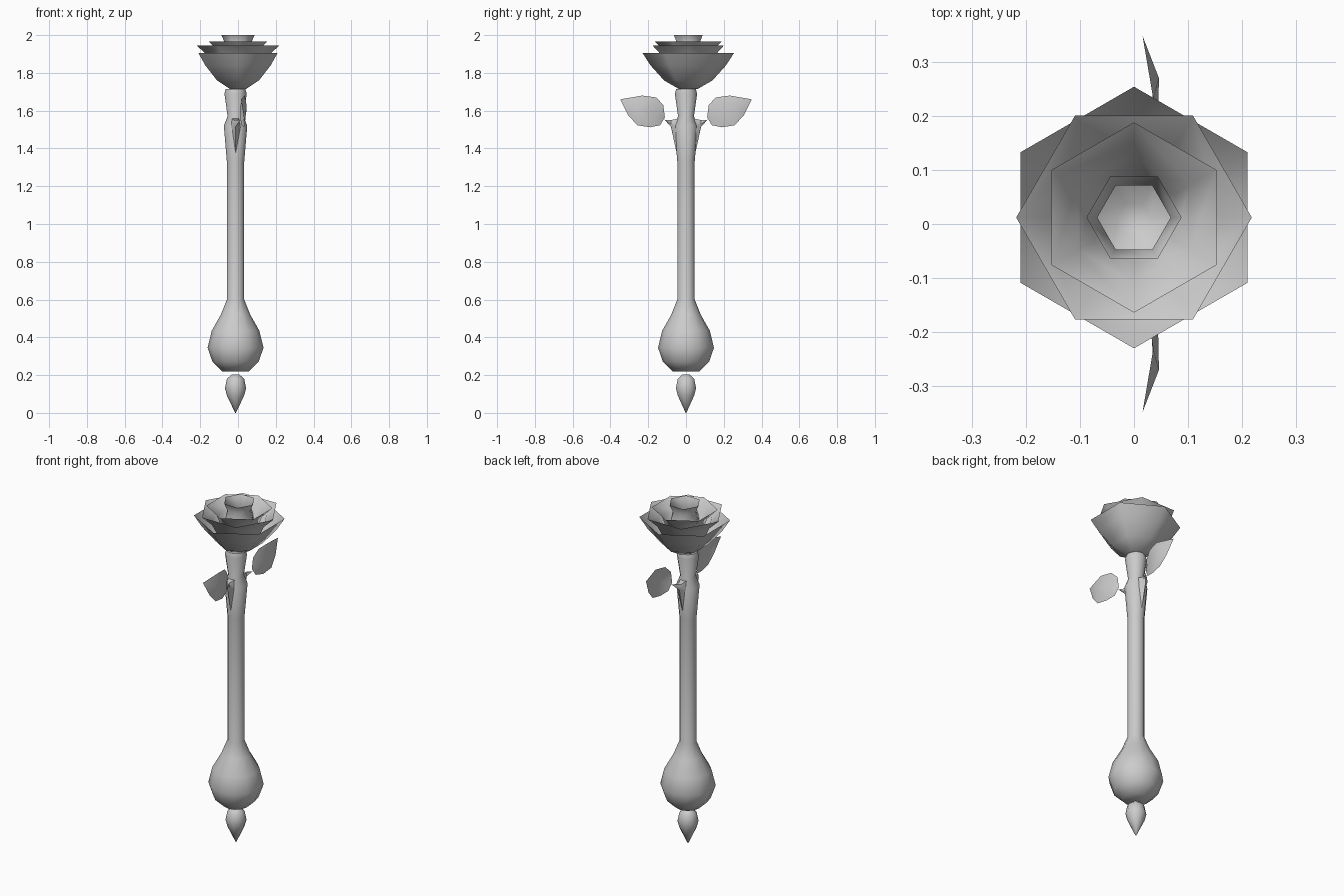
import bpy, bmesh, math

cube = bpy.data.objects.get("Cube")
if cube:
    bpy.data.objects.remove(cube)

gray = bpy.data.materials.new("plain_gray")
gray.use_nodes = True
gray.diffuse_color = (0.6, 0.6, 0.6, 1)
gray.node_tree.nodes["Principled BSDF"].inputs["Base Color"].default_value = gray.diffuse_color


def finish(name, bm, angle=60):
    bmesh.ops.recalc_face_normals(bm, faces=bm.faces)
    mesh = bpy.data.meshes.new(name)
    bm.to_mesh(mesh)
    bm.free()
    mesh.materials.append(gray)
    obj = bpy.data.objects.new(name, mesh)
    bpy.context.collection.objects.link(obj)
    bpy.ops.object.select_all(action='DESELECT')
    obj.select_set(True)
    bpy.context.view_layer.objects.active = obj
    bpy.ops.object.shade_smooth_by_angle(angle=math.radians(angle))


def lathe(name, profile, sides, centre=(0, 0), turn=0.0, start=False, end=False, angle=60):
    """Revolve (radius, height) pairs; start and end close the two openings."""
    bm = bmesh.new()
    rings = []
    for r, z in profile:
        ring = []
        for i in range(sides):
            a = turn + math.tau * i / sides
            ring.append(bm.verts.new((centre[0] + r * math.cos(a),
                                      centre[1] + r * math.sin(a), z)))
        rings.append(ring)
    for low, high in zip(rings, rings[1:]):
        for i in range(sides):
            j = (i + 1) % sides
            bm.faces.new((low[i], low[j], high[j], high[i]))
    if start:
        bm.faces.new(rings[0])
    if end:
        bm.faces.new(rings[-1])
    finish(name, bm, angle)


def strip(bm, edge, other):
    """Bridge two rows of vertices, with triangles where they share one."""
    for i in range(len(edge) - 1):
        corners = (edge[i], edge[i + 1], other[i + 1], other[i])
        bm.faces.new(list(dict.fromkeys(corners)))


AXIS = (-0.013, 0)
FLOWER = (0, 0.012)
POINT_Y = math.pi / 6

# Hanging drop and the bulb with its long stem
lathe("drop", [(0.002, 0), (0.045, 0.09), (0.056, 0.13), (0.046, 0.18), (0.02, 0.203)],
      10, AXIS, start=True, end=True, angle=75)
lathe("bulb_and_stem",
      [(0.07, 0.22), (0.122, 0.27), (0.148, 0.345), (0.126, 0.435), (0.078, 0.52),
       (0.046, 0.6), (0.046, 1.33), (0.062, 1.52), (0.042, 1.57), (0.059, 1.69), (0.052, 1.715)],
      12, AXIS, start=True, end=True, angle=50)

# Nested six-sided petal cups, each turned against the next
lathe("outer_petals", [(0.05, 1.715), (0.128, 1.76), (0.2, 1.84), (0.242, 1.905)],
      6, FLOWER, POINT_Y, start=True, angle=80)
lathe("middle_petals", [(0.05, 1.73), (0.11, 1.79), (0.16, 1.89), (0.218, 1.945)],
      6, FLOWER, 0, angle=80)
lathe("inner_petals", [(0.05, 1.74), (0.085, 1.81), (0.12, 1.91), (0.176, 1.965)],
      6, FLOWER, POINT_Y, angle=80)
lathe("bud", [(0.05, 1.75), (0.084, 1.84), (0.082, 1.91), (0.068, 1.955), (0.088, 2.0)],
      6, FLOWER, 0, angle=80)
lathe("bud_heart", [(0.03, 1.85), (0.082, 1.89)], 6, FLOWER, 0, start=True, angle=80)

# Leaf outline (distance out, height), from the base over the top to the base
RIM = [(0.112, 1.565), (0.12, 1.63), (0.158, 1.67), (0.232, 1.68), (0.348, 1.66),
       (0.306, 1.576), (0.258, 1.523), (0.19, 1.512), (0.137, 1.523)]
RIB = [(0.15, 1.575), (0.21, 1.6), (0.27, 1.625)]


def bow(d):
    return 0.036 - 2.1 * max(0, d - 0.25) ** 2 - 1.3 * max(0, 0.25 - d) ** 2


for side, word in ((1, "back"), (-1, "front")):
    # Leaf folded along its rib
    bm = bmesh.new()
    rim = [bm.verts.new((bow(d), side * d, z)) for d, z in RIM]
    rib = [bm.verts.new((bow(d) + 0.011, side * d, z)) for d, z in RIB]
    strip(bm, rim[:5], [rim[0]] + rib + [rim[4]])
    strip(bm, [rim[0]] + rim[:3:-1], [rim[0]] + rib + [rib[-1], rim[4]])
    finish(word + "_leaf", bm)

    # Tapered thorn that carries the leaf
    bm = bmesh.new()
    root = [bm.verts.new((AXIS[0] + x, side * y, z)) for x, y, z in
            ((0, 0.046, 1.36), (0.035, 0.035, 1.5), (0.02, 0.035, 1.56),
             (-0.02, 0.035, 1.56), (-0.035, 0.035, 1.5))]
    neck = [bm.verts.new((AXIS[0] + x, side * y, z)) for x, y, z in
            ((0, 0.08, 1.515), (0.014, 0.08, 1.53), (0.01, 0.08, 1.55),
             (-0.01, 0.08, 1.55), (-0.014, 0.08, 1.53))]
    tip = bm.verts.new((0.014, side * 0.114, 1.552))
    for i in range(5):
        j = (i + 1) % 5
        bm.faces.new((root[i], root[j], neck[j], neck[i]))
        bm.faces.new((neck[i], neck[j], tip))
    finish(word + "_leaf_stalk", bm, 40)
